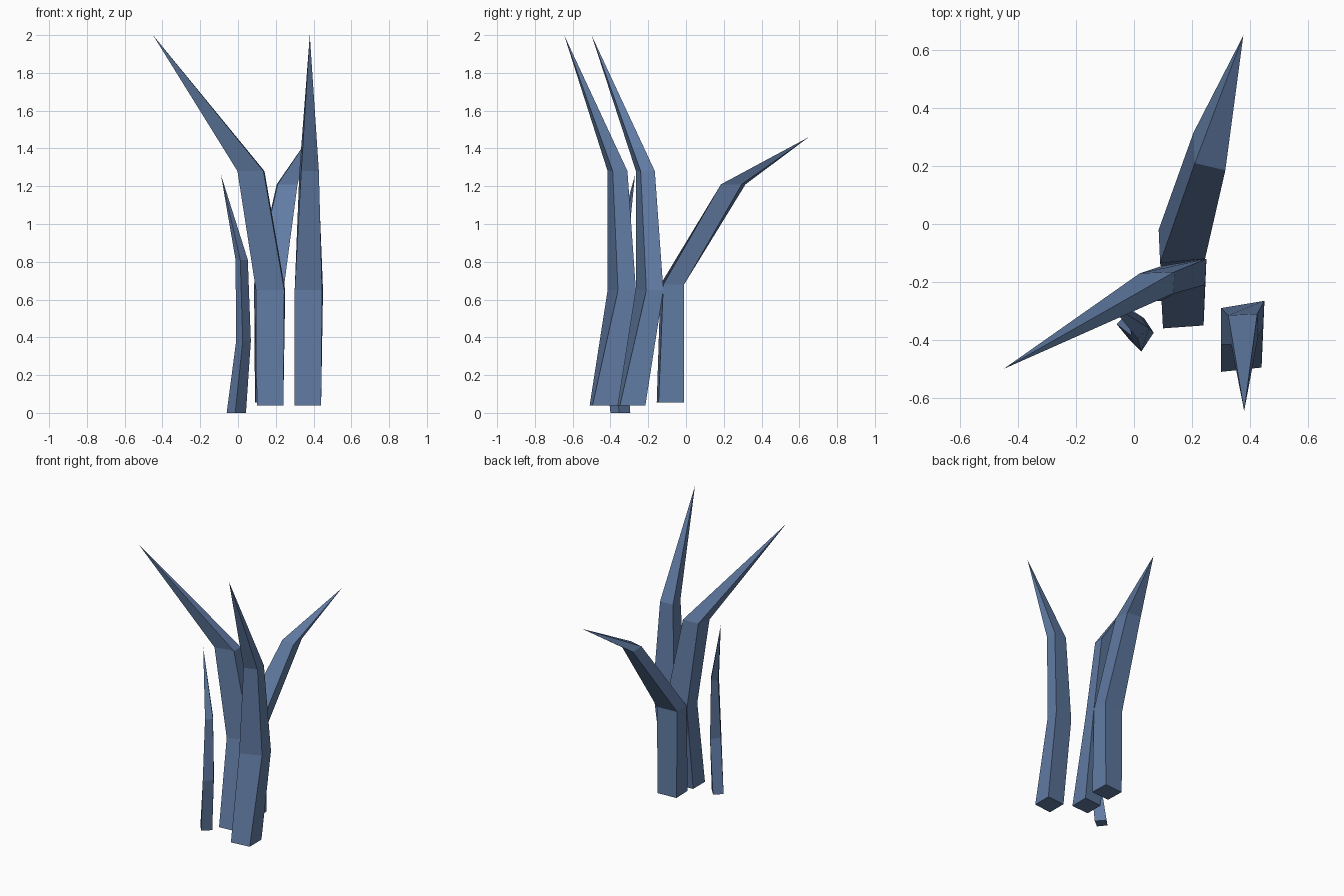
import bpy
import bmesh

mat = bpy.data.materials.new("slate_blue")
mat.diffuse_color = (0.12, 0.20, 0.37, 1)


def blade(name, rings, tip):
    """Four-sided bent spike: rings of (z, four xy corners), closed base, pointed tip."""
    bm = bmesh.new()
    loops = [[bm.verts.new((x, y, z)) for x, y in pts] for z, pts in rings]
    bm.faces.new(loops[0][::-1])
    for lo, hi in zip(loops, loops[1:]):
        for i in range(4):
            j = (i + 1) % 4
            bm.faces.new((lo[i], lo[j], hi[j], hi[i]))
    top = bm.verts.new(tip)
    for i in range(4):
        bm.faces.new((loops[-1][i], loops[-1][(i + 1) % 4], top))
    bmesh.ops.recalc_face_normals(bm, faces=bm.faces)
    me = bpy.data.meshes.new(name)
    bm.to_mesh(me)
    bm.free()
    me.materials.append(mat)
    ob = bpy.data.objects.new(name, me)
    bpy.context.collection.objects.link(ob)
    return ob


# Corners run front-left, front-right, back-right, back-left
# Tall blade leaning forward
blade("front_blade", [
    (0.04, [(0.30, -0.51), (0.44, -0.495), (0.44, -0.36), (0.30, -0.37)]),
    (0.65, [(0.30, -0.415), (0.445, -0.36), (0.45, -0.265), (0.30, -0.29)]),
    (1.28, [(0.335, -0.415), (0.428, -0.388), (0.425, -0.31), (0.325, -0.315)]),
], (0.38, -0.645, 2.0))

# Tall blade leaning left
blade("left_blade", [
    (0.04, [(0.10, -0.36), (0.24, -0.35), (0.24, -0.215), (0.10, -0.225)]),
    (0.65, [(0.095, -0.265), (0.245, -0.21), (0.25, -0.12), (0.095, -0.145)]),
    (1.28, [(-0.003, -0.265), (0.135, -0.24), (0.14, -0.165), (0.02, -0.17)]),
], (-0.45, -0.50, 2.0))

# Shorter blade bending back
blade("back_blade", [
    (0.055, [(0.095, -0.155), (0.24, -0.145), (0.235, -0.01), (0.09, -0.02)]),
    (0.68, [(0.09, -0.135), (0.245, -0.12), (0.24, -0.01), (0.085, -0.02)]),
    (1.21, [(0.21, 0.21), (0.315, 0.185), (0.305, 0.295), (0.205, 0.315)]),
], (0.377, 0.65, 1.46))

# Thin blade, turned on its corner: front, right, back, left
blade("small_blade", [
    (0.0, [(-0.015, -0.40), (0.042, -0.355), (-0.01, -0.295), (-0.06, -0.345)]),
    (0.38, [(0.025, -0.44), (0.068, -0.375), (0.035, -0.325), (-0.01, -0.385)]),
    (0.81, [(0.012, -0.395), (0.052, -0.36), (0.02, -0.315), (-0.013, -0.35)]),
], (-0.09, -0.27, 1.26))
